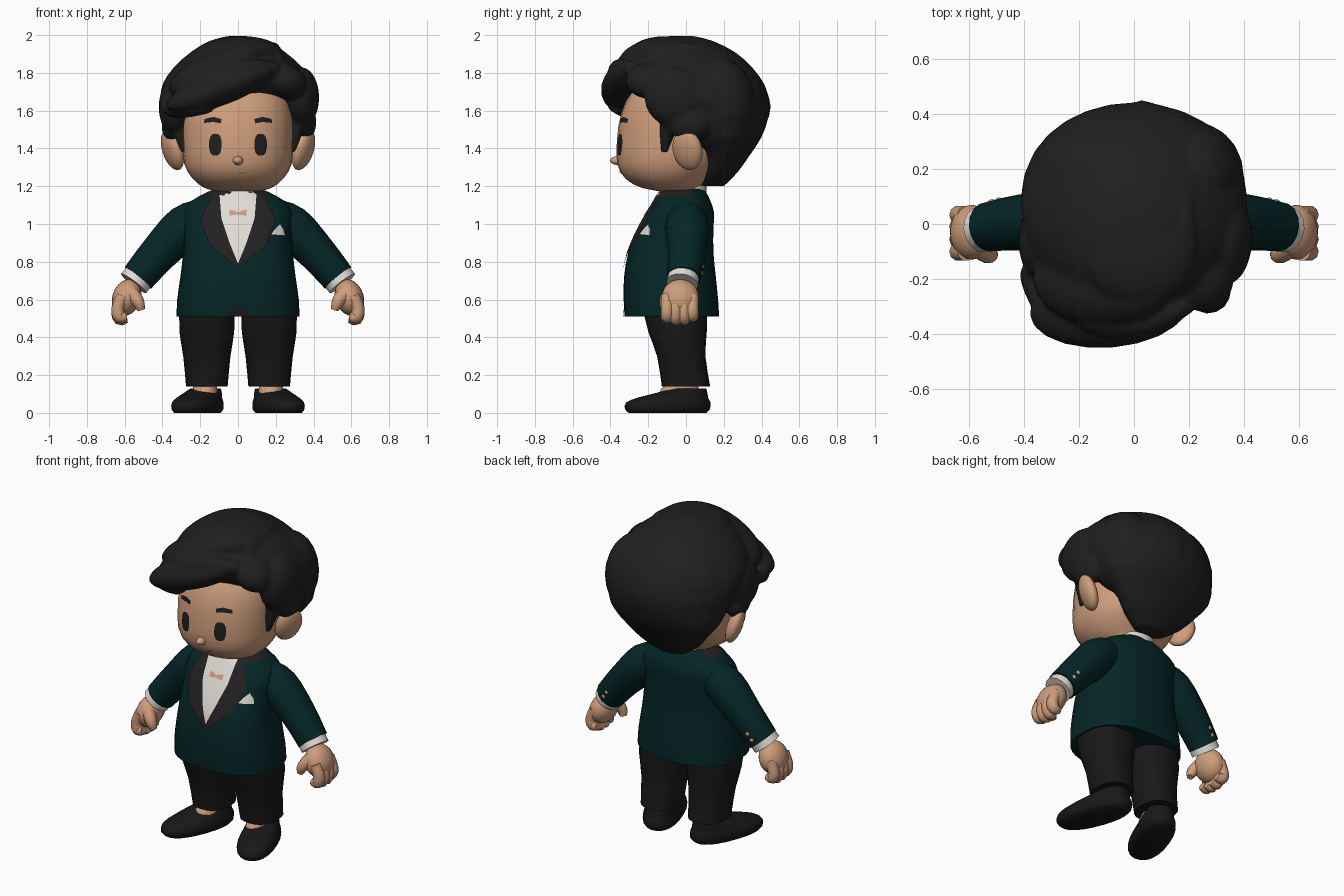
import bpy, bmesh, math
from mathutils import Vector, Matrix
from mathutils.bvhtree import BVHTree

if "Cube" in bpy.data.objects:
    bpy.data.objects.remove(bpy.data.objects["Cube"])


def material(name, rgb):
    m = bpy.data.materials.new(name)
    m.diffuse_color = (*rgb, 1)
    m.use_nodes = True
    m.node_tree.nodes["Principled BSDF"].inputs["Base Color"].default_value = m.diffuse_color
    return m


HAIR = material("hair black", (0.0135, 0.0135, 0.0135))
CLOTH = material("trouser black", (0.0095, 0.009, 0.0095))
SATIN = material("lapel charcoal", (0.0165, 0.0145, 0.0155))
TEAL = material("jacket teal", (0.0015, 0.0185, 0.0195))
SKIN = material("skin", (0.62, 0.34, 0.2))
LIP = material("lip brown", (0.42, 0.2, 0.11))
WHITE = material("shirt white", (0.75, 0.71, 0.66))


def finish(name, bm, mat, angle=50, recalc=True):
    if recalc:
        bmesh.ops.recalc_face_normals(bm, faces=bm.faces)
    me = bpy.data.meshes.new(name)
    bm.to_mesh(me)
    bm.free()
    me.materials.append(mat)
    me.shade_smooth()
    me.set_sharp_from_angle(angle=math.radians(angle))
    ob = bpy.data.objects.new(name, me)
    bpy.context.collection.objects.link(ob)
    return ob


def refine(rows, n):
    """Catmull-Rom interpolation between rows of numbers."""
    rows = [tuple(r) for r in rows]
    p = [rows[0]] + rows + [rows[-1]]
    out = []
    for i in range(1, len(p) - 2):
        for k in range(n):
            t = k / n
            out.append([0.5 * (2 * b + (c - a) * t + (2 * a - 5 * b + 4 * c - d) * t * t
                               + (3 * b - a - 3 * c + d) * t ** 3)
                        for a, b, c, d in zip(*p[i - 1:i + 3])])
    return out + [list(rows[-1])]


def skin_rings(bm, rings):
    """Join closed rings of points and cap both ends."""
    vs = [[bm.verts.new(q) for q in r] for r in rings]
    m = len(vs[0])
    for a, b in zip(vs, vs[1:]):
        for i in range(m):
            bm.faces.new((a[i], a[(i + 1) % m], b[(i + 1) % m], b[i]))
    bm.faces.new(vs[0])
    bm.faces.new(vs[-1])


def loft(bm, rows, cx=0, expo=2.0, seg=28, n=2):
    """Upright loft; each row is z, centre y, half width, half depth."""
    def ring(z, cy, rx, ry):
        pts = []
        for i in range(seg):
            a = 2 * math.pi * i / seg
            c, s = math.cos(a), math.sin(a)
            pts.append((cx + rx * math.copysign(abs(c) ** (2 / expo), c),
                        cy + ry * math.copysign(abs(s) ** (2 / expo), s), z))
        return pts
    skin_rings(bm, [ring(*r) for r in refine(rows, n)])


def sweep(bm, rows, seg=12, n=3):
    """Tube through points; each row is x, y, z, radius."""
    rows = refine(rows, n)
    pts = [Vector(r[:3]) for r in rows]
    rings = []
    for i, p in enumerate(pts):
        t = (pts[min(i + 1, len(pts) - 1)] - pts[max(i - 1, 0)]).normalized()
        ref = Vector((0, 1, 0)) if abs(t.y) < 0.85 else Vector((0, 0, 1))
        u = t.cross(ref).normalized()
        v = t.cross(u)
        r = rows[i][3]
        rings.append([p + r * (u * math.cos(a) + v * math.sin(a))
                      for a in (2 * math.pi * k / seg for k in range(seg))])
    skin_rings(bm, rings)


def blob(bm, c, r, tilt=0, yaw=0):
    mat = (Matrix.Translation(c) @ Matrix.Rotation(yaw, 4, 'Z') @ Matrix.Rotation(tilt, 4, 'Y')
           @ Matrix.Diagonal((*r, 1)))
    bmesh.ops.create_uvsphere(bm, u_segments=20, v_segments=12, radius=1, matrix=mat)


def plate(name, tree, a, b, mat, lift=0.006, cols=6, rows=4, s=1):
    """Thin patch between two (x, z) outlines, laid on the front of a surface."""
    def dense(p):
        out = [Vector(p[i]).lerp(Vector(p[i + 1]), k / rows)
               for i in range(len(p) - 1) for k in range(rows)]
        return out + [Vector(p[-1])]
    bm = bmesh.new()
    grid = []
    for p, q in zip(dense(a), dense(b)):
        line = []
        for k in range(cols + 1):
            w = p.lerp(q, k / cols)
            hit = tree.ray_cast(Vector((s * w.x, -2, w.y)), Vector((0, 1, 0)))[0]
            line.append(bm.verts.new((s * w.x, (hit.y if hit else 0) - lift, w.y)))
        grid.append(line)
    for r1, r2 in zip(grid, grid[1:]):
        for k in range(cols):
            f = bm.faces.new((r1[k], r1[k + 1], r2[k + 1], r2[k]))
            f.normal_update()
            if f.normal.y > 0:
                f.normal_flip()
    return finish(name, bm, mat, recalc=False)


# Head with small nose
bm = bmesh.new()
loft(bm, [(1.165, 0, .09, .08), (1.19, -.08, .175, .15), (1.24, -.1, .24, .22), (1.32, -.09, .285, .275),
          (1.45, -.08, .293, .285), (1.58, -.07, .29, .275), (1.7, -.05, .26, .24), (1.78, -.02, .2, .18),
          (1.83, 0, .08, .08)], expo=2.2)
face = BVHTree.FromBMesh(bm)
blob(bm, (0, -.358, 1.336), (.028, .044, .024))
finish("head", bm, SKIN)
bm = bmesh.new()
loft(bm, [(1.1, -.01, .1, .1), (1.24, 0, .1, .1)])
finish("neck", bm, SKIN)

# Eyes, brows, ears
arc = [math.pi * (i / 12 - .5) for i in range(13)]
eye = [(.033 * math.cos(t) ** .7 if math.cos(t) > 1e-6 else 0,
        .058 * math.copysign(abs(math.sin(t)) ** .85, math.sin(t))) for t in arc]
for s, side in ((-1, "right"), (1, "left")):
    plate(side + "_eye", face, [(.12 - x, 1.42 + z) for x, z in eye],
          [(.12 + x, 1.42 + z) for x, z in eye], HAIR, rows=1, s=s)
    plate(side + "_brow", face, [(.088, 1.556), (.13, 1.567), (.178, 1.556)],
          [(.09, 1.533), (.13, 1.54), (.18, 1.535)], HAIR, cols=2, s=s)
    bm = bmesh.new()
    blob(bm, (s * .347, .008, 1.392), (.045, .085, .112), tilt=s * .32, yaw=s * -.45)
    finish(side + "_ear", bm, SKIN)
plate("mouth", face, [(.0, 1.272), (.03, 1.272), (.068, 1.288)],
      [(.0, 1.27), (.03, 1.266), (.068, 1.284)], LIP, cols=1)

# Hair: main mass plus swept clumps, fused together
bm = bmesh.new()
loft(bm, [(1.2, .14, .1, .06), (1.27, .17, .2, .1), (1.36, .2, .28, .135), (1.46, .2, .36, .2),
          (1.56, .16, .385, .275), (1.65, .1, .41, .34), (1.74, .045, .4, .37), (1.83, .01, .34, .34),
          (1.91, -.01, .25, .27), (1.97, -.02, .15, .16), (1.995, -.02, .05, .06)])
for c, r, tilt, yaw in (((-.09, -.305, 1.725), (.31, .145, .095), -.36, .08),
                        ((-.11, -.2, 1.82), (.28, .17, .1), -.42, 0),
                        ((.02, -.1, 1.91), (.21, .2, .085), 0, 0),
                        ((-.335, -.06, 1.62), (.085, .15, .15), 0, 0),
                        ((-.35, -.02, 1.52), (.055, .1, .08), 0, 0),
                        ((.335, -.05, 1.67), (.095, .17, .16), 0, 0),
                        ((.25, -.19, 1.76), (.12, .13, .09), .5, 0),
                        ((.35, .02, 1.54), (.065, .12, .1), 0, 0),
                        ((-.12, .17, 1.66), (.26, .21, .24), 0, 0),
                        ((.22, .17, 1.63), (.18, .2, .25), 0, 0),
                        ((.03, .2, 1.62), (.15, .25, .2), 0, 0)):
    blob(bm, c, r, tilt, yaw)
sweep(bm, [(-.16, -.36, 1.65, .065), (-.31, -.3, 1.61, .052), (-.385, -.2, 1.62, .03), (-.4, -.16, 1.66, .008)])
sweep(bm, [(.2, -.28, 1.82, .04), (.05, -.35, 1.82, .055), (-.15, -.34, 1.77, .06), (-.3, -.25, 1.68, .03)])
sweep(bm, [(.2, -.2, 1.87, .04), (.18, 0, 1.92, .045), (.16, .2, 1.84, .045), (.13, .35, 1.7, .03)])
for s in (-1, 1):
    sweep(bm, [(s * .31, -.08, 1.58, .06), (s * .3, -.1, 1.48, .04), (s * .285, -.115, 1.38, .018)])
hair = finish("hair", bm, HAIR)
mod = hair.modifiers.new("fuse", 'REMESH')
mod.mode, mod.voxel_size, mod.use_smooth_shade = 'VOXEL', 0.014, True

# Jacket body, dark collar around the front of the neck
bm = bmesh.new()
loft(bm, [(.51, -.075, .325, .25), (.6, -.08, .322, .25), (.72, -.085, .305, .243), (.85, -.08, .29, .225),
          (.97, -.055, .285, .2), (1.06, -.03, .29, .178), (1.12, -.02, .25, .15), (1.17, -.02, .16, .125),
          (1.19, -.02, .11, .1)], expo=2.5, seg=36)
chest = BVHTree.FromBMesh(bm)
jacket = finish("jacket", bm, TEAL)
jacket.data.materials.append(SATIN)
for p in jacket.data.polygons:
    if p.center.z > 1.145 and p.center.y < .03:
        p.material_index = 1

# Shirt front, collar, lapels, bow, pocket square, hem notch
inner = [(.1, 1.183), (.088, 1.03), (.045, .9), (.0, .79)]
plate("shirt_front", chest, [(-x, z) for x, z in inner], inner, WHITE, .005)
bm = bmesh.new()
loft(bm, [(1.13, -.025, .13, .135), (1.205, -.01, .118, .118)], n=1)
finish("shirt_collar", bm, WHITE)
for s, side in ((-1, "right"), (1, "left")):
    plate(side + "_lapel", chest, inner, [(.13, 1.18), (.2, 1.02), (.15, .89), (.0, .765)], SATIN, .009, s=s)
    plate(side + "_bow_half", chest, [(0, 1.062), (.02, 1.07), (.045, 1.076)],
          [(0, 1.05), (.02, 1.047), (.045, 1.045)], SKIN, .009, cols=2, s=s)
plate("pocket_square", chest, [(.175, .945), (.195, .975), (.222, 1.002)],
      [(.25, .94), (.242, .972), (.222, 1.002)], WHITE, .009)
plate("hem_notch", chest, [(-.065, .511), (-.03, .55), (0, .578)],
      [(.065, .511), (.03, .55), (0, .578)], CLOTH, .006)

for s, side in ((-1, "right"), (1, "left")):
    # Sleeve, cuff and buttons
    bm = bmesh.new()
    sweep(bm, [(s * .17, 0, 1.05, .09), (s * .28, .005, .985, .116), (s * .42, .005, .845, .101),
               (s * .53, -.01, .715, .09)], seg=16)
    finish(side + "_sleeve", bm, TEAL)
    bm = bmesh.new()
    sweep(bm, [(s * .51, -.01, .74, .082), (s * .552, -.02, .685, .084)], seg=16)
    finish(side + "_cuff", bm, WHITE)
    bm = bmesh.new()
    for k in range(2):
        blob(bm, (s * (.515 - .025 * k), .08 + .006 * k, .74 + .035 * k), (.014, .01, .014))
    finish(side + "_sleeve_buttons", bm, SKIN)
    # Hand: palm, curled fingers, thumb
    bm = bmesh.new()
    blob(bm, (s * .59, -.03, .61), (.075, .1, .1), tilt=s * -.35)
    for y, drop in ((-.1, .01), (-.055, 0), (-.01, .0), (.033, .015)):
        sweep(bm, [(s * .61, y, .62, .034), (s * .637, y, .55, .034), (s * .625, y, .497 + drop, .034),
                   (s * .59, y, .5 + drop, .024)], seg=10)
    sweep(bm, [(s * .57, -.08, .64, .04), (s * .53, -.11, .59, .034), (s * .512, -.11, .545, .02)], seg=10)
    finish(side + "_hand", bm, SKIN)
    # Trouser leg
    bm = bmesh.new()
    loft(bm, [(.14, 0, .11, .128), (.3, -.025, .125, .128), (.43, -.045, .145, .155), (.56, -.06, .145, .17)],
         cx=s * .165, expo=2.5, seg=20)
    finish(side + "_trouser_leg", bm, CLOTH)
    # Ankle and instep showing above the shoe
    bm = bmesh.new()
    loft(bm, [(.08, -.03, .07, .11), (.125, -.035, .065, .1), (.16, -.01, .06, .08)], cx=s * .175, n=1)
    finish(side + "_ankle", bm, SKIN)
    # Shoe, toe turned outward
    bm = bmesh.new()
    loft(bm, [(0, -.105, .095, .215), (.02, -.105, .11, .235), (.055, -.1, .11, .232), (.08, -.075, .1, .195),
              (.105, -.025, .09, .14), (.13, .02, .077, .088)], expo=2.3, seg=24)
    bmesh.ops.rotate(bm, verts=bm.verts, matrix=Matrix.Rotation(s * .36, 3, 'Z'))
    bmesh.ops.translate(bm, verts=bm.verts, vec=(s * .178, 0, 0))
    finish(side + "_shoe", bm, CLOTH)
